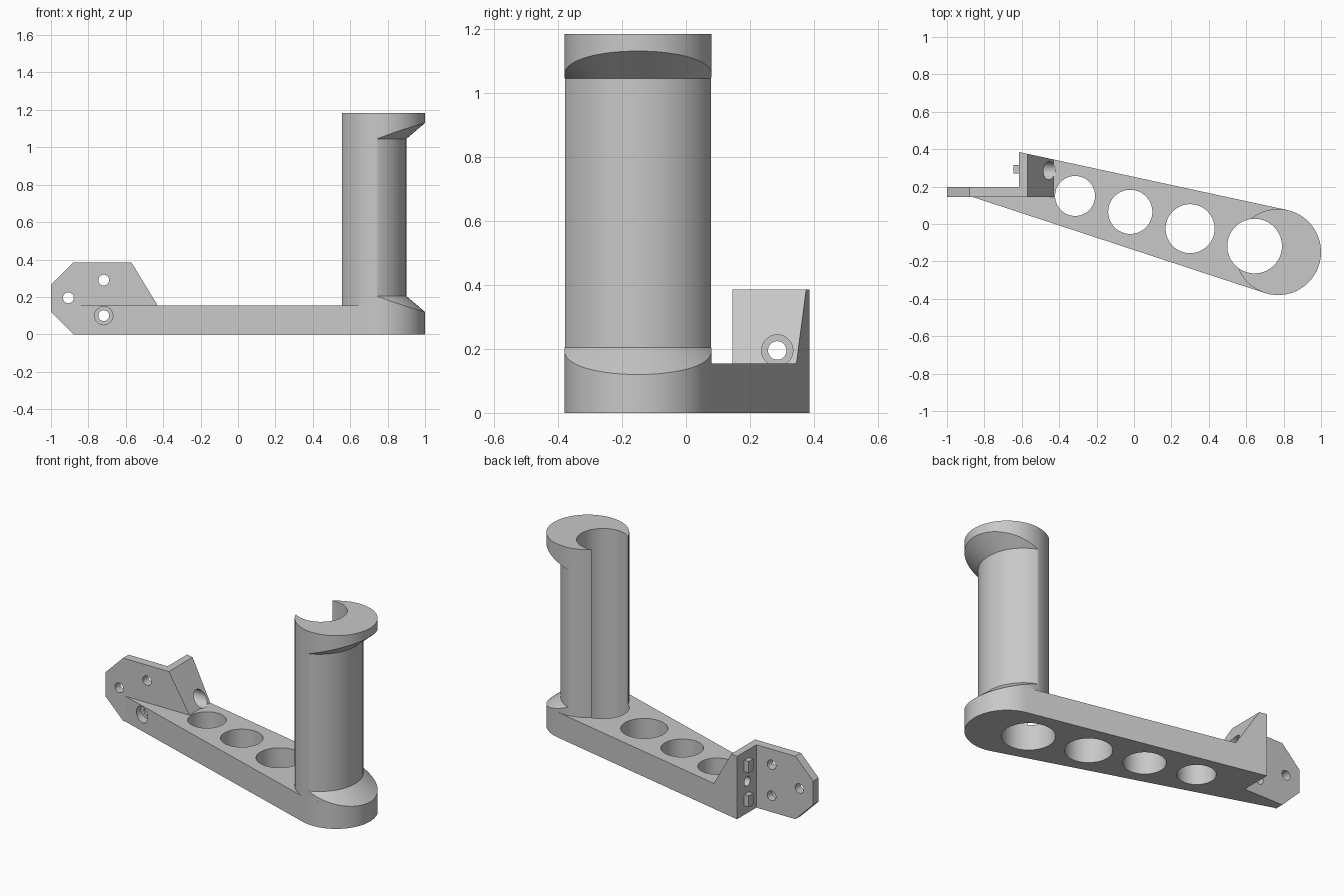
import bpy, bmesh, math
from mathutils import Vector, Matrix

if "Cube" in bpy.data.objects:
    bpy.data.objects.remove(bpy.data.objects["Cube"])

GREY = (0.58, 0.58, 0.58, 1)
mat = bpy.data.materials.new("plain grey")
mat.use_nodes = True
mat.diffuse_color = GREY
mat.node_tree.nodes["Principled BSDF"].inputs["Base Color"].default_value = GREY


def make(name, bm):
    bmesh.ops.recalc_face_normals(bm, faces=bm.faces)
    mesh = bpy.data.meshes.new(name)
    bm.to_mesh(mesh)
    bm.free()
    mesh.materials.append(mat)
    ob = bpy.data.objects.new(name, mesh)
    bpy.context.collection.objects.link(ob)
    return ob


def prism(name, points, offset):
    """Extrude a closed outline of 3D points along offset."""
    bm = bmesh.new()
    face = bm.faces.new([bm.verts.new(p) for p in points])
    new = bmesh.ops.extrude_face_region(bm, geom=[face])["geom"]
    moved = [v for v in new if isinstance(v, bmesh.types.BMVert)]
    bmesh.ops.translate(bm, verts=moved, vec=offset)
    return make(name, bm)


def rod(name, start, end, radius, sides=64):
    start, end = Vector(start), Vector(end)
    axis = end - start
    turn = Vector((0, 0, 1)).rotation_difference(axis).to_matrix().to_4x4()
    bm = bmesh.new()
    bmesh.ops.create_cone(bm, cap_ends=True, segments=sides, radius1=radius,
                          radius2=radius, depth=axis.length,
                          matrix=Matrix.Translation((start + end) / 2) @ turn)
    return make(name, bm)


def carve(target, cutters):
    bpy.context.view_layer.objects.active = target
    for cutter in cutters:
        mod = target.modifiers.new("cut", "BOOLEAN")
        mod.operation, mod.solver, mod.object = "DIFFERENCE", "EXACT", cutter
        bpy.ops.object.modifier_apply(modifier=mod.name)


# Main dimensions
ARM_TOP, POST_TOP = 0.155, 1.183
R = 0.23
centre = Vector((0.77, -0.15))
low_corner, high_corner = Vector((-0.88, 0.15)), Vector((-0.615, 0.385))


def tangent_angle(p, side):
    d = p - centre
    return math.atan2(d.y, d.x) + side * math.acos(R / d.length)


def on_end(a):
    return centre + R * Vector((math.cos(a), math.sin(a)))


# Tapered arm with a round end
a0 = tangent_angle(low_corner, 1) - math.tau
a1 = tangent_angle(high_corner, -1)
outline = [low_corner] + [on_end(a0 + (a1 - a0) * i / 48) for i in range(49)]
outline += [high_corner, Vector((-0.615, 0.17))]
arm = prism("arm", [(p.x, p.y, 0) for p in outline], (0, 0, ARM_TOP))

# Upright post
post = rod("post", (*centre, ARM_TOP), (*centre, POST_TOP), R, 96)

# Mounting plate with clipped corners
plate_shape = [(-0.88, 0), (-1, 0.12), (-1, 0.265), (-0.88, 0.385),
               (-0.57, 0.385), (-0.43, ARM_TOP), (-0.43, 0)]
plate = prism("mounting_plate", [(x, 0.145, z) for x, z in plate_shape], (0, 0.053, 0))

# Sloped block whose back follows the arm edge
block_shape = [(-0.615, ARM_TOP), (-0.615, 0.385), (-0.57, 0.385), (-0.43, ARM_TOP)]
block = prism("sloped_block", [(x, 0.198, z) for x, z in block_shape], (0, 0.15, 0))
touch = on_end(a1)
slope = (touch.y - high_corner.y) / (touch.x - high_corner.x)
for v in block.data.vertices:
    if v.co.y > 0.3:
        v.co.y = high_corner.y + slope * (v.co.x - high_corner.x)

# Locating pegs on the end wall
pegs = []
for label, z in (("lower", 0.09), ("upper", 0.3)):
    corners = [(0.27, z - 0.035), (0.315, z - 0.035), (0.315, z + 0.035), (0.27, z + 0.035)]
    pegs.append(prism(label + "_peg", [(-0.645, y, h) for y, h in corners], (0.04, 0, 0)))

# Lightening holes and the bore that opens the post's side
holes = [rod("hole_cutter", (x, y, -0.1), (x, y, 0.6), r)
         for x, y, r in ((-0.315, 0.15, 0.107), (-0.02, 0.065, 0.118), (0.3, -0.025, 0.131))]
bore = rod("bore_cutter", (0.645, -0.118, -0.1), (0.645, -0.118, 1.4), 0.146, 96)

# Spool groove around the outer half of the post, with flared ends
bm = bmesh.new()
section = ((0.245, 0.205), (0.4, 0.073), (0.4, 1.177), (0.245, 1.045))
rings = []
for i in range(61):
    a = math.radians(-85 + 170 * i / 60)
    rings.append([bm.verts.new((0.655 + r * math.cos(a), centre.y + r * math.sin(a), z))
                  for r, z in section])
for s, t in zip(rings, rings[1:]):
    for j in range(4):
        k = (j + 1) % 4
        bm.faces.new((s[j], s[k], t[k], t[j]))
bm.faces.new(rings[0])
bm.faces.new(rings[-1])
groove = make("groove_cutter", bm)

# Screw holes and counterbores
screws = [rod("screw_cutter", (x, -0.1, z), (x, 0.3, z), 0.029, 32)
          for x, z in ((-0.907, 0.195), (-0.718, 0.29), (-0.718, 0.1))]
plate_bore = rod("counterbore_cutter", (-0.718, -0.1, 0.1), (-0.718, 0.155, 0.1), 0.049, 32)
side_screw = rod("screw_cutter", (-0.7, 0.285, 0.195), (-0.42, 0.285, 0.195), 0.029, 32)
side_bore = rod("counterbore_cutter", (-0.565, 0.285, 0.195), (-0.42, 0.285, 0.195), 0.049, 32)

carve(arm, holes + [bore, groove, plate_bore, screws[2], side_bore])
carve(post, [bore, groove])
carve(plate, screws + [plate_bore])
carve(block, [side_screw, side_bore])

for cutter in holes + screws + [bore, groove, plate_bore, side_screw, side_bore]:
    bpy.data.objects.remove(cutter)

# Smooth round walls, keep hard edges
bpy.ops.object.select_all(action="DESELECT")
for ob in (arm, post, plate, block):
    ob.select_set(True)
bpy.context.view_layer.objects.active = arm
bpy.ops.object.shade_smooth_by_angle(angle=math.radians(30))
